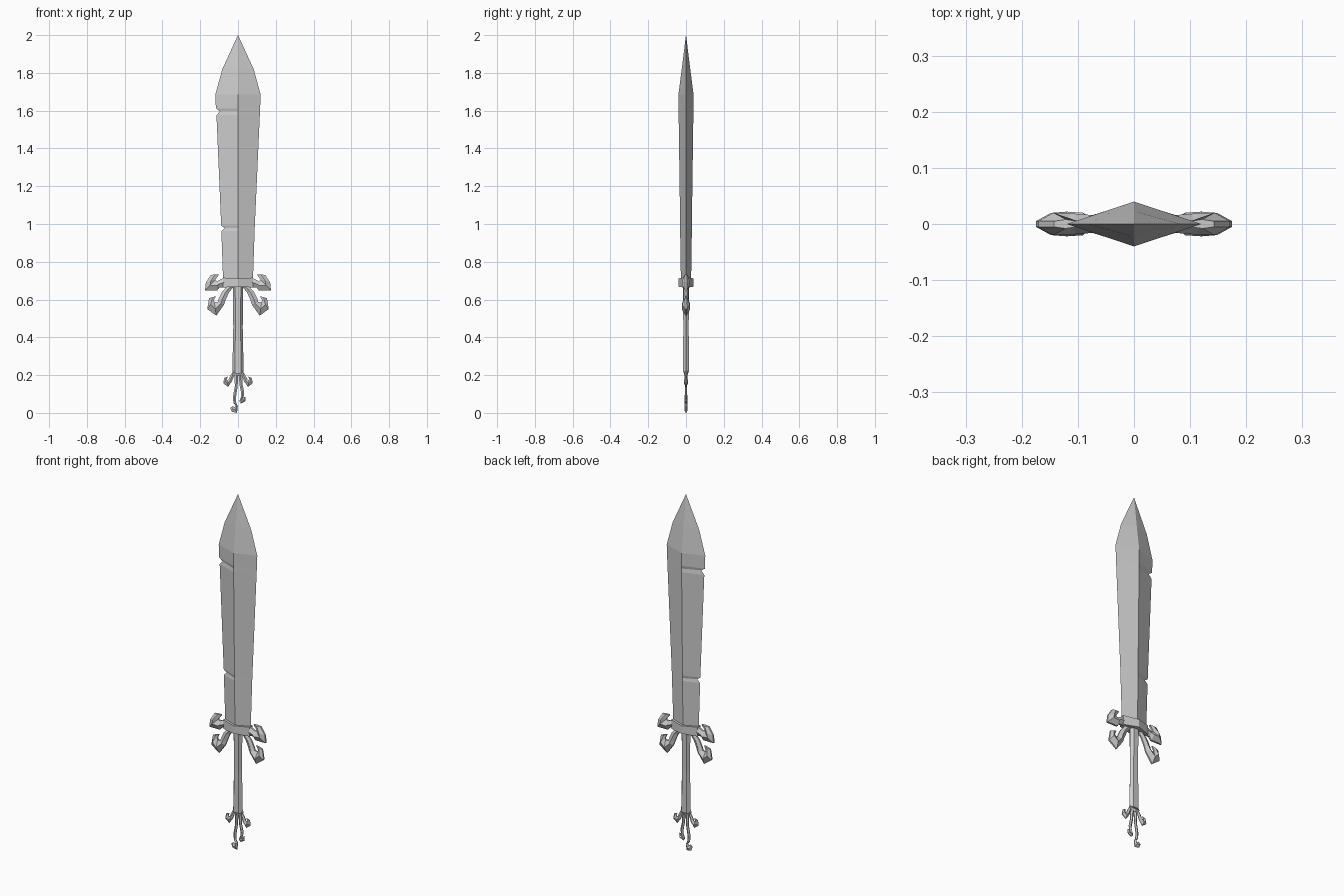
import bpy, bmesh


def loft(name, rings):
    """Skin a list of equal-length rings and cap both ends."""
    bm = bmesh.new()
    vs = [[bm.verts.new(p) for p in ring] for ring in rings]
    n = len(vs[0])
    for a, b in zip(vs, vs[1:]):
        for i in range(n):
            j = (i + 1) % n
            bm.faces.new((a[i], a[j], b[j], b[i]))
    bm.faces.new(vs[0])
    bm.faces.new(vs[-1])
    bmesh.ops.remove_doubles(bm, verts=bm.verts, dist=1e-5)
    bmesh.ops.recalc_face_normals(bm, faces=bm.faces)
    me = bpy.data.meshes.new(name)
    bm.to_mesh(me)
    bm.free()
    ob = bpy.data.objects.new(name, me)
    bpy.context.collection.objects.link(ob)
    return ob


def ribbon(name, stations, edge, sx=1, scale=1, origin=(0, 0), move=(0, 0)):
    """Ridged strip: each station is (ax, az, bx, bz, ridge depth)."""
    rings = []
    for ax, az, bx, bz, d in stations:
        f = lambda x, y, z: (sx * ((x - origin[0]) * scale + move[0]), y * scale,
                             (z - origin[1]) * scale + move[1])
        mx, mz = (ax + bx) / 2, (az + bz) / 2
        rings.append([f(ax, -edge, az), f(mx, -d, mz), f(bx, -edge, bz),
                      f(bx, edge, bz), f(mx, d, mz), f(ax, edge, az)])
    return loft(name, rings)


# Blade: diamond section, two nicks in the left edge
blade = [  # z, left x, right x, half depth
    (.70, -.079, .079, .027), (.962, -.088, .088, .031), (.978, -.07, .0885, .031),
    (.992, -.089, .089, .031), (1.576, -.114, .1155, .039), (1.597, -.095, .1165, .039),
    (1.612, -.117, .117, .039), (1.685, -.12, .12, .04), (1.82, -.083, .083, .0226),
    (2.0, -.0003, .0003, .0003)]
loft("blade", [[(l, 0, z), (0, -d, z), (r, 0, z), (0, d, z)] for z, l, r, d in blade])

# Guard centre bar, deepest at the middle
loft("guard_bar", [[(x, -d, b), (x, d, b), (x, d, t), (x, -d, t)] for x, d, b, t in [
    (-.08, .014, .664, .716), (0, .039, .668, .712), (.08, .014, .664, .716)]])

# Guard hooks: upper pair and drooping lower pair
upper = [(.075, .715, .075, .665, .016), (.108, .698, .098, .665, .018),
         (.116, .70, .11, .648, .02), (.12, .704, .175, .648, .02),
         (.117, .71, .17, .69, .02), (.1, .733, .143, .731, .008)]
lower = [(.06, .668, .025, .665, .012), (.085, .64, .048, .637, .012),
         (.103, .603, .066, .597, .014), (.107, .588, .074, .572, .02),
         (.125, .585, .115, .515, .022), (.127, .598, .163, .55, .02),
         (.116, .618, .153, .607, .006)]
for side, sx in (("left", -1), ("right", 1)):
    ribbon("guard_upper_hook_" + side, upper, .005, sx)
    ribbon("guard_lower_hook_" + side, lower, .004, sx)
    # Pommel side curls repeat the lower hook at half size
    ribbon("pommel_side_curl_" + side, lower, .004, sx, .52, (.04, .665), (.014, .216))

# Grip: six-sided, slightly waisted
loft("grip", [[(-w, 0, z), (-w * .55, -d, z), (w * .55, -d, z),
               (w, 0, z), (w * .55, d, z), (-w * .55, d, z)] for z, w, d in [
    (.215, .03, .017), (.45, .025, .014), (.67, .027, .017)]])

# Pommel long curls
ribbon("pommel_long_curl_right", [
    (.022, .217, .002, .217, .008), (.024, .15, .008, .15, .006),
    (.033, .11, .017, .105, .006), (.031, .092, .016, .085, .007),
    (.024, .073, .007, .062, .009), (.028, .07, .015, .05, .009),
    (.03, .075, .038, .06, .008), (.028, .083, .041, .085, .003)], .002)
ribbon("pommel_long_curl_left", [
    (-.018, .217, .002, .217, .008), (-.017, .14, -.002, .14, .006),
    (-.027, .085, -.011, .082, .006), (-.024, .05, -.009, .05, .007),
    (-.012, .04, -.001, .036, .009), (-.018, .03, -.005, .003, .009),
    (-.022, .03, -.033, .006, .008), (-.026, .037, -.04, .026, .003)], .002)
ribbon("pommel_base", [(-.028, .222, -.028, .205, .008), (0, .222, 0, .195, .012),
                       (.028, .222, .028, .205, .008)], .006)

# Stand the lowest curl exactly on the ground
low = min(v.co.z for o in bpy.data.objects for v in o.data.vertices)
for v in bpy.data.objects["pommel_long_curl_left"].data.vertices:
    if v.co.z < low + 1e-4:
        v.co.z = 0
